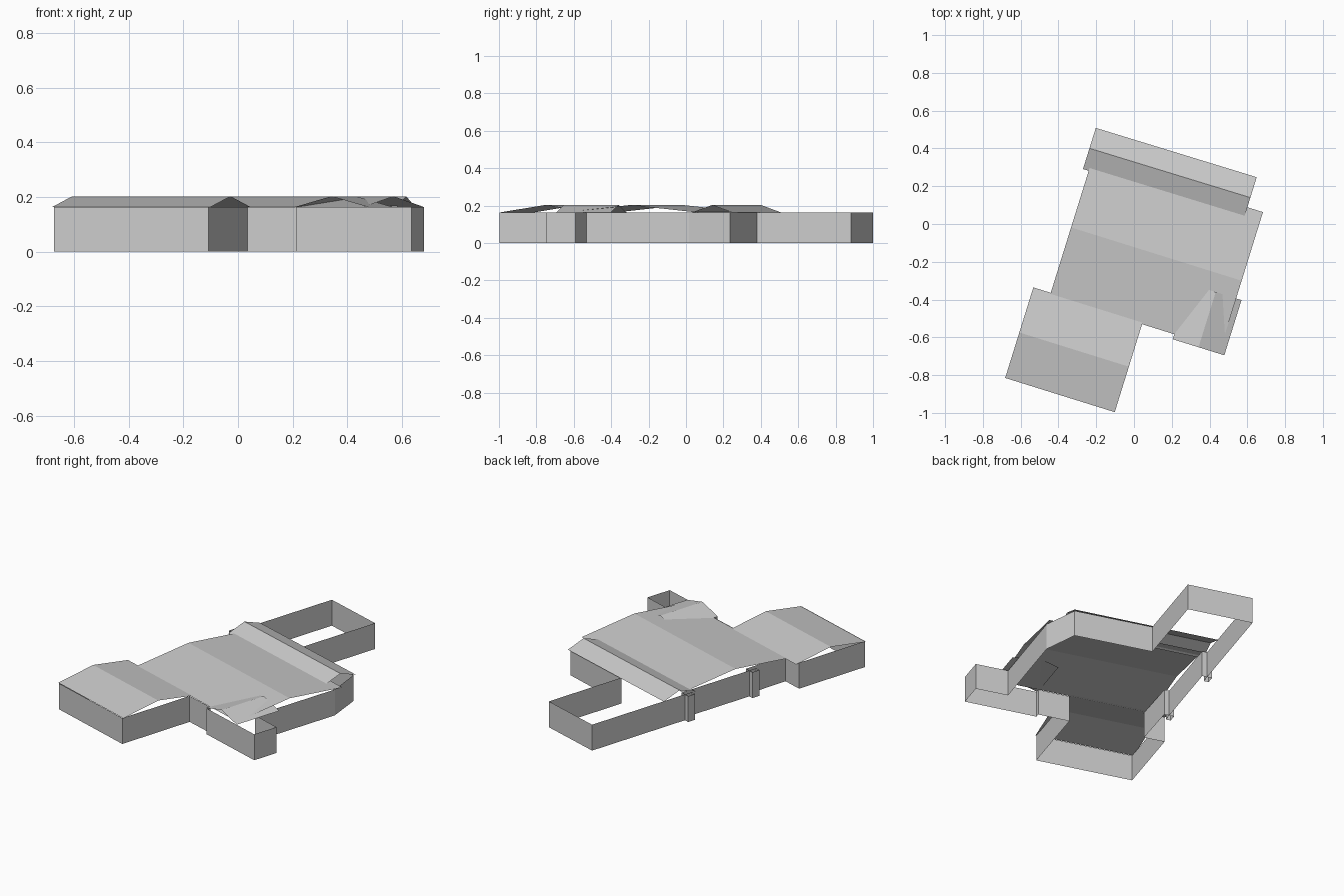
import bpy
from mathutils import Vector

if "Cube" in bpy.data.objects:
    bpy.data.objects.remove(bpy.data.objects["Cube"])

EAVE, RIDGE = 0.163, 0.203
U = Vector((0.955, -0.297))   # along the house
V = Vector((0.297, 0.955))    # across the house


def make(name, verts, faces):
    mesh = bpy.data.meshes.new(name)
    mesh.from_pydata([tuple(v) for v in verts], [], faces)
    mesh.update()
    obj = bpy.data.objects.new(name, mesh)
    bpy.context.collection.objects.link(obj)
    return obj


def walls(name, outline, height=EAVE):
    """Thin closed ring of walls over a plan outline."""
    n = len(outline)
    verts = [(x, y, z) for z in (0, height) for x, y in outline]
    return make(name, verts, [(i, (i + 1) % n, n + (i + 1) % n, n + i) for i in range(n)])


def gable(name, a, b, span_a, span_b):
    """Two roof slopes; a-b is one eave, spans lead to the ridge and far eave."""
    a, b, sa, sb = Vector(a), Vector(b), Vector(span_a), Vector(span_b)
    rows = [(a, b, EAVE), (a + sa, b + sa, RIDGE), (a + sa + sb, b + sa + sb, EAVE)]
    verts = [(p.x, p.y, z) for p0, p1, z in rows for p in (p0, p1)]
    return make(name, verts, [(0, 1, 3, 2), (2, 3, 5, 4)])


# Outer walls, counter-clockwise from the front left wing corner
walls("outer_walls", [
    (-0.674, -0.82), (-0.108, -0.997), (0.035, -0.532), (0.22, -0.588),
    (0.212, -0.614), (0.635, -0.745), (0.682, -0.592), (0.492, -0.532),
    (0.664, 0.015), (0.64, 0.236), (0.182, 0.38), (0.338, 0.882),
    (-0.045, 0.999), (-0.244, 0.359), (-0.215, 0.35), (-0.36, -0.116),
    (-0.331, -0.125), (-0.412, -0.402), (-0.533, -0.364)])

# Wall piers on the left side
for i, corner in enumerate([(-0.244, 0.359), (-0.36, -0.116)]):
    c = Vector(corner)
    ring = [c, c - U * 0.03, c - U * 0.03 - V * 0.05, c - V * 0.05]
    walls(f"wall_pier_{i + 1}", [tuple(p) for p in ring])

# Roofs
gable("main_roof", (-0.445, -0.378), (0.458, -0.66), V * 0.377, V * 0.38)
gable("back_roof", (-0.27, 0.291), (0.582, 0.03), V * 0.115, V * 0.113)
gable("wing_roof", (-0.682, -0.815), (-0.102, -0.996), V * 0.252, V * 0.25)
gable("porch_roof", (0.205, -0.61), (0.296, -0.318), U * 0.143, U * 0.143)
